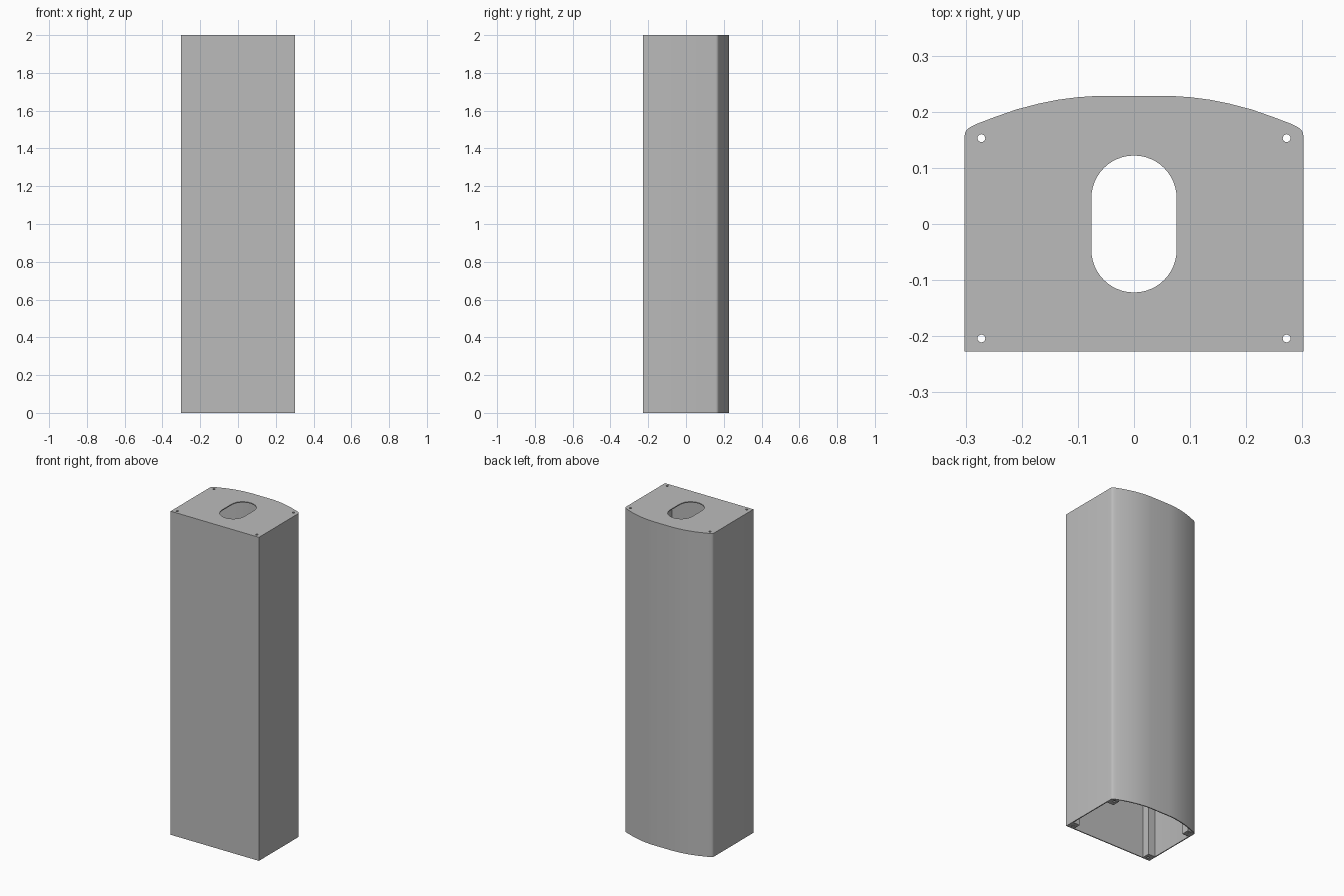
import bpy, math
from mathutils import Vector

if "Cube" in bpy.data.objects:
    bpy.data.objects.remove(bpy.data.objects["Cube"])

grey = bpy.data.materials.new("light_grey_metal")
grey.diffuse_color = (0.5, 0.5, 0.5, 1)
grey.use_nodes = True
grey.node_tree.nodes["Principled BSDF"].inputs["Base Color"].default_value = grey.diffuse_color

H, T = 2.0, 0.006          # height, sheet thickness


def circle(cx, cy, r, n=16):
    return [(cx + r * math.cos(2 * math.pi * i / n),
             cy + r * math.sin(2 * math.pi * i / n)) for i in range(n)]


def inset(pts, d):
    """Move a counter-clockwise outline inwards by d."""
    out = []
    for i, p in enumerate(pts):
        a, p, b = Vector(pts[i - 1]), Vector(p), Vector(pts[(i + 1) % len(pts)])
        u, v = (p - a).normalized(), (b - p).normalized()
        n1, n2 = Vector((-u.y, u.x)), Vector((-v.y, v.x))
        out.append(tuple(p + (n1 + n2) * d / (1 + n1.dot(n2))))
    return out


def extrude(name, outlines, z0, z1):
    """Filled 2D outlines (inner ones are holes) extruded from z0 to z1."""
    cu = bpy.data.curves.new(name, 'CURVE')
    cu.dimensions = '2D'
    cu.fill_mode = 'BOTH'
    cu.extrude = (z1 - z0) / 2
    for pts in outlines:
        s = cu.splines.new('POLY')
        s.points.add(len(pts) - 1)
        for q, (x, y) in zip(s.points, pts):
            q.co = (x, y, 0, 1)
        s.use_cyclic_u = True
    ob = bpy.data.objects.new(name, cu)
    bpy.context.collection.objects.link(ob)
    ob.location.z = (z0 + z1) / 2
    bpy.ops.object.select_all(action='DESELECT')
    ob.select_set(True)
    bpy.context.view_layer.objects.active = ob
    bpy.ops.object.convert(target='MESH')
    ob = bpy.context.object
    ob.name = name
    ob.data.materials.clear()
    ob.data.materials.append(grey)
    bpy.ops.object.shade_smooth_by_angle(angle=math.radians(30))
    return ob


# Outline: straight front and sides, bowed back with rounded corners
half = [(0.302, -0.227), (0.302, 0.157), (0.3005, 0.164), (0.297, 0.169),
        (0.291, 0.173), (0.28, 0.1785), (0.25, 0.190), (0.21, 0.204),
        (0.17, 0.2145), (0.135, 0.2215), (0.10, 0.226), (0.07, 0.228)]
outline = half + [(-x, y) for x, y in reversed(half)]

# Open-ended casing
extrude("casing", [outline, inset(outline, T)], 0, H - T)

# Top plate with an oval opening and four screw holes
slot = []
for cy, start in ((0.046, 0), (-0.046, math.pi)):
    for i in range(25):
        a = start + math.pi * i / 24
        slot.append((0.076 * math.cos(a), cy + 0.076 * math.sin(a)))
screws = [(sx * 0.272, y) for sx in (-1, 1) for y in (-0.204, 0.153)]
extrude("top_plate", [outline, slot] + [circle(x, y, 0.007) for x, y in screws], H - T, H)

# Inner corner posts, bored through for the screws
for x, y in screws:
    s = 1 if x > 0 else -1
    y0, y1 = (-0.221, -0.172) if y < 0 else (0.12, 0.163)
    corner = [(s * 0.25, y0), (s * 0.296, y0), (s * 0.296, y1), (s * 0.25, y1)]
    if y > 0:
        corner[2:3] = [(s * 0.296, 0.158), (s * 0.288, 0.168)]
        corner[-1] = (s * 0.25, 0.168)
    side = "right" if s > 0 else "left"
    end = "front" if y < 0 else "back"
    extrude(f"corner_post_{end}_{side}", [corner, circle(x, y, 0.007)], 0, H - T)
